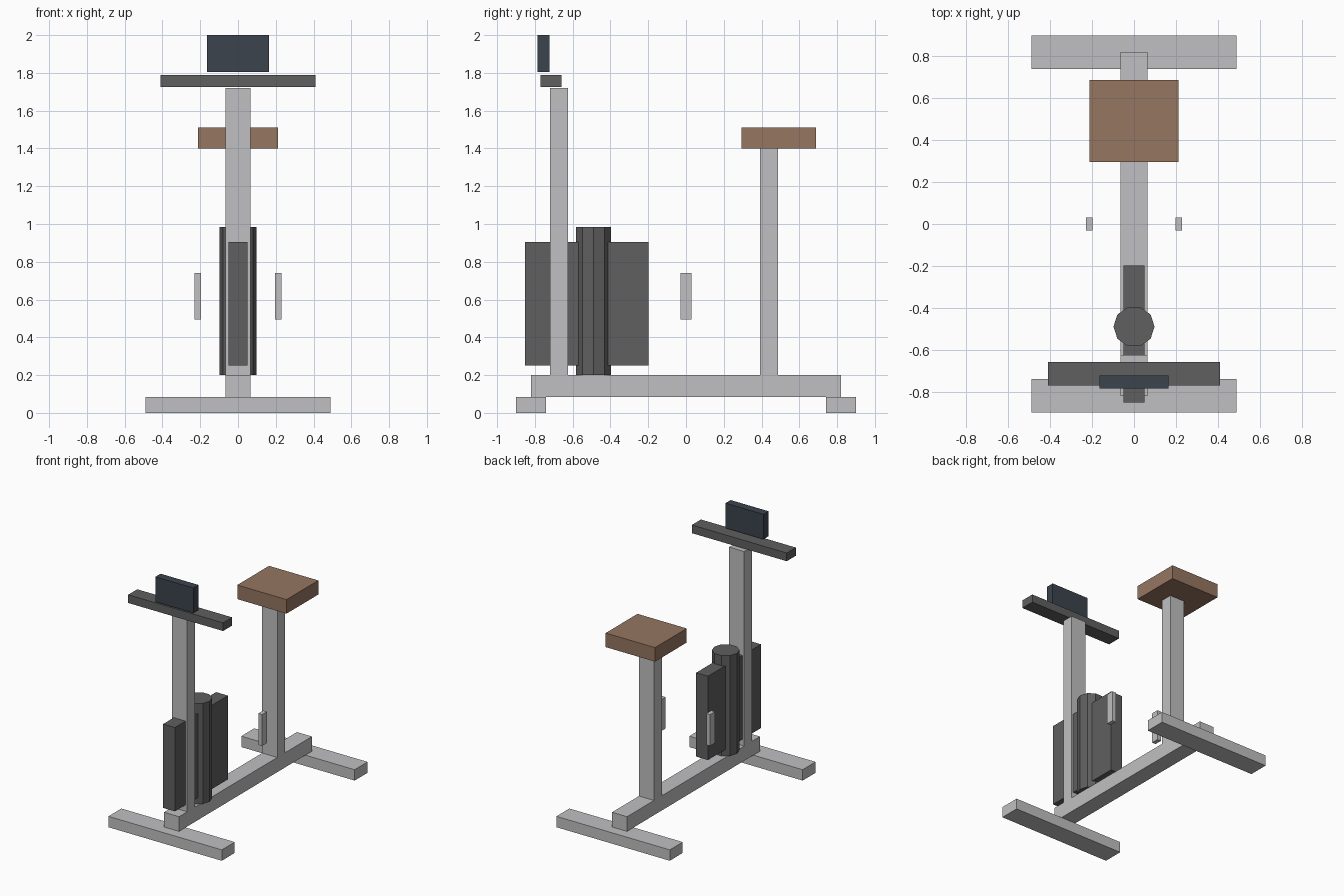
import bpy
import bmesh
from math import cos, sin, tau

cube = bpy.data.objects.get("Cube")
if cube:
    bpy.data.objects.remove(cube, do_unlink=True)


def material(name, r, g, b):
    mat = bpy.data.materials.new(name)
    mat.use_nodes = True
    mat.diffuse_color = (r, g, b, 1)
    shader = next(n for n in mat.node_tree.nodes if n.type == 'BSDF_PRINCIPLED')
    shader.inputs["Base Color"].default_value = (r, g, b, 1)
    return mat


steel = material("light_grey_steel", 0.53, 0.53, 0.54)
rubber = material("dark_grey", 0.115, 0.115, 0.118)
leather = material("brown_leather", 0.30, 0.18, 0.12)
glass = material("navy_screen", 0.045, 0.056, 0.076)


def prism(name, outline, z, mat):
    """Extrude a flat outline between two heights."""
    bm = bmesh.new()
    base = bm.faces.new([bm.verts.new((x, y, z[0])) for x, y in outline])
    top = bmesh.ops.extrude_face_region(bm, geom=[base])["geom"]
    verts = [v for v in top if isinstance(v, bmesh.types.BMVert)]
    bmesh.ops.translate(bm, verts=verts, vec=(0, 0, z[1] - z[0]))
    bmesh.ops.recalc_face_normals(bm, faces=bm.faces)
    mesh = bpy.data.meshes.new(name)
    bm.to_mesh(mesh)
    bm.free()
    mesh.materials.append(mat)
    obj = bpy.data.objects.new(name, mesh)
    bpy.context.collection.objects.link(obj)
    return obj


def box(name, x, y, z, mat):
    outline = [(x[0], y[0]), (x[1], y[0]), (x[1], y[1]), (x[0], y[1])]
    return prism(name, outline, z, mat)


def centred_box(name, half_width, y, z, mat):
    return box(name, (-half_width, half_width), y, z, mat)


# Frame: floor bars, spine and two uprights
centred_box("front_foot", 0.49, (-0.9, -0.74), (0, 0.085), steel)
centred_box("rear_foot", 0.49, (0.74, 0.9), (0, 0.085), steel)
centred_box("base_rail", 0.065, (-0.82, 0.82), (0.085, 0.2), steel)
centred_box("seat_post", 0.065, (0.392, 0.488), (0.2, 1.4), steel)
centred_box("handlebar_post", 0.065, (-0.72, -0.625), (0.2, 1.72), steel)

# Seat, handlebar and display
centred_box("seat", 0.213, (0.295, 0.687), (1.4, 1.51), leather)
centred_box("handlebar", 0.41, (-0.77, -0.658), (1.724, 1.788), rubber)
centred_box("display", 0.164, (-0.785, -0.722), (1.805, 2.0), glass)

# Drive: flat flywheel housing and ten-sided resistance drum
centred_box("flywheel_housing", 0.051, (-0.852, -0.198), (0.25, 0.905), rubber)
sides, radius, drum_y = 10, 0.098, -0.49
ring = [(radius * cos(tau * i / sides), drum_y + radius * sin(tau * i / sides))
        for i in range(sides)]
prism("resistance_drum", ring, (0.2, 0.985), rubber)

# Pedals
for side, name in ((1, "left_pedal"), (-1, "right_pedal")):
    box(name, sorted((side * 0.197, side * 0.229)), (-0.03, 0.03), (0.495, 0.74), steel)
